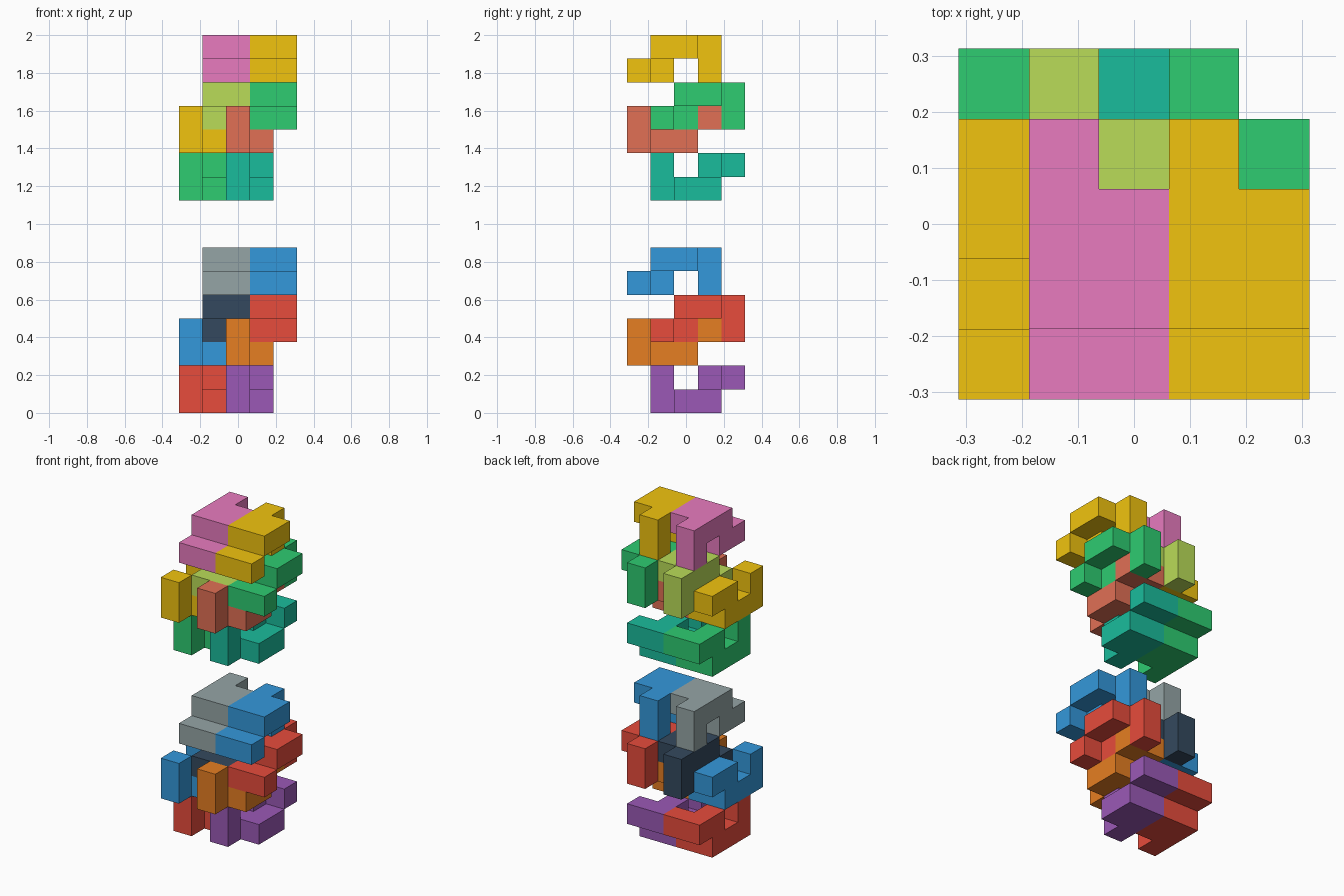
import bpy, bmesh
from mathutils import Vector

if "Cube" in bpy.data.objects:
    bpy.data.objects.remove(bpy.data.objects["Cube"])

U = 0.125  # one cube cell

# Side profiles (y, z) of the two columns that make one hooked piece
HOOK = [(1, 0), (2, 0), (3, 0), (1, 1), (3, 1), (4, 1)]
LINK = [(2, 0), (3, 0), (4, 1)]
CELLS = {(0, y, z) for y, z in HOOK} | {(1, y, z) for y, z in LINK}

# Outward neighbour directions
DIRS = [Vector(d) for d in ((1, 0, 0), (-1, 0, 0), (0, 1, 0), (0, -1, 0), (0, 0, 1), (0, 0, -1))]


def material(hex_code):
    name = "paint_" + hex_code
    mat = bpy.data.materials.get(name) or bpy.data.materials.new(name)
    srgb = [int(hex_code[i:i + 2], 16) / 255 for i in (0, 2, 4)]
    mat.diffuse_color = [((c + 0.055) / 1.055) ** 2.4 if c > 0.04 else c / 12.92 for c in srgb] + [1]
    mat.use_nodes = True
    mat.node_tree.nodes["Principled BSDF"].inputs["Base Color"].default_value = mat.diffuse_color
    return mat


def cell_mesh(bm, cells):
    # Only the faces between a filled and an empty cell are made
    for c in cells:
        mid = Vector(c) + Vector((0.5, 0.5, 0.5))
        for d in DIRS:
            if tuple(int(v) for v in Vector(c) + d) in cells:
                continue
            a = Vector((d.y, d.z, d.x))
            b = d.cross(a)
            corners = [mid + (d + a * s + b * t) / 2 for s, t in ((-1, -1), (1, -1), (1, 1), (-1, 1))]
            bm.faces.new([bm.verts.new((p - Vector((2.5, 2.5, 0))) * U) for p in corners])
    bmesh.ops.remove_doubles(bm, verts=bm.verts, dist=0.001)
    bmesh.ops.dissolve_limit(bm, angle_limit=0.01, verts=bm.verts, edges=bm.edges)


def hooked_piece(name, x, y, z, flipped, colour):
    # A flipped piece is the same hook turned half a turn about the x axis
    cells = set()
    for cx, cy, cz in CELLS:
        if flipped:
            cy, cz = 4 - cy, 1 - cz
        cells.add((cx + x, cy + y, cz + z))
    bm = bmesh.new()
    cell_mesh(bm, cells)
    mesh = bpy.data.meshes.new(name)
    bm.to_mesh(mesh)
    bm.free()
    mesh.materials.append(material(colour))
    bpy.context.collection.objects.link(bpy.data.objects.new(name, mesh))


# Layers of a stack: name, x, y, z offset in cells, flipped
LAYERS = [("base", 0, 0, 0, False), ("lower_middle", 0, -1, 2, False),
          ("upper_middle", 1, 1, 3, True), ("top", 1, 0, 5, True)]

# Left and right colour of each layer, for the two stacks
STACKS = [
    ("lower_stack", 0, [("e74c3c", "9b59b6"), ("3498db", "e67e22"),
                        ("34495e", "e74c3c"), ("95a5a6", "3498db")]),
    ("upper_stack", 9, [("2ecc71", "1abc9c"), ("f1c40f", "e17055"),
                        ("badc58", "2ecc71"), ("e87bbf", "f1c40f")]),
]

for stack, lift, colours in STACKS:
    for (layer, x, y, z, flipped), pair in zip(LAYERS, colours):
        for i, side in enumerate(("left", "right")):
            hooked_piece(f"{stack}_{layer}_{side}", x + 2 * i, y, z + lift, flipped, pair[i])
